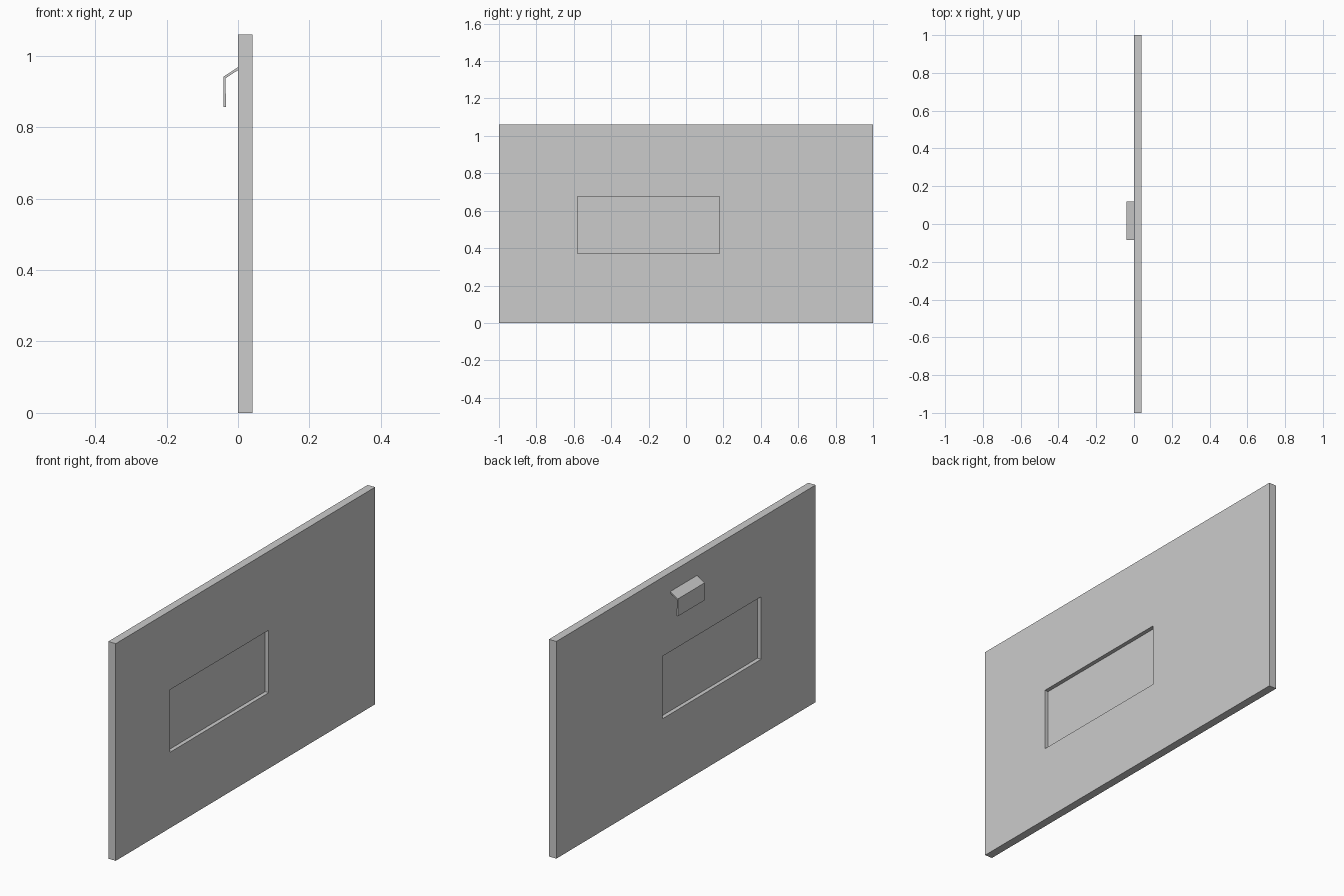
import bpy, bmesh

if "Cube" in bpy.data.objects:
    bpy.data.objects.remove(bpy.data.objects["Cube"])


def prism(name, profile, axis, a, b):
    """Extrude a closed 2D profile along x (profile = y,z) or y (profile = x,z)."""
    bm = bmesh.new()
    place = (lambda p: (a, p[0], p[1])) if axis == "x" else (lambda p: (p[0], a, p[1]))
    face = bm.faces.new([bm.verts.new(place(p)) for p in profile])
    ext = bmesh.ops.extrude_face_region(bm, geom=[face])
    moved = [v for v in ext["geom"] if isinstance(v, bmesh.types.BMVert)]
    step = (b - a, 0, 0) if axis == "x" else (0, b - a, 0)
    bmesh.ops.translate(bm, verts=moved, vec=step)
    bmesh.ops.recalc_face_normals(bm, faces=bm.faces)
    mesh = bpy.data.meshes.new(name)
    bm.to_mesh(mesh)
    bm.free()
    ob = bpy.data.objects.new(name, mesh)
    bpy.context.collection.objects.link(ob)
    return ob


def rect(y0, y1, z0, z1):
    return [(y0, z0), (y1, z0), (y1, z1), (y0, z1)]


THICK, MID = 0.04, 0.02
Y0, Y1, Z0, Z1 = -0.58, 0.18, 0.37, 0.675

# Flat panel, with a shallow rectangular window recess on each face
panel = prism("panel", rect(-1, 1, 0, 1.06), "x", 0, THICK)
for side, (a, b) in {"left": (-0.03, MID - 0.0005), "right": (MID + 0.0005, 0.07)}.items():
    cutter = prism("window_cutter_" + side, rect(Y0, Y1, Z0, Z1), "x", a, b)
    cutter.hide_render = True
    cutter.hide_set(True)
    cut = panel.modifiers.new("recess_" + side, "BOOLEAN")
    cut.operation = "DIFFERENCE"
    cut.solver = "EXACT"
    cut.object = cutter

# Bent pull handle on the left face
handle_profile = [(0, 0.968), (-0.04, 0.942), (-0.04, 0.857), (-0.033, 0.857),
                  (-0.033, 0.893), (-0.035, 0.895), (-0.035, 0.937), (0, 0.96)]
prism("handle", handle_profile, "y", -0.085, 0.12)
